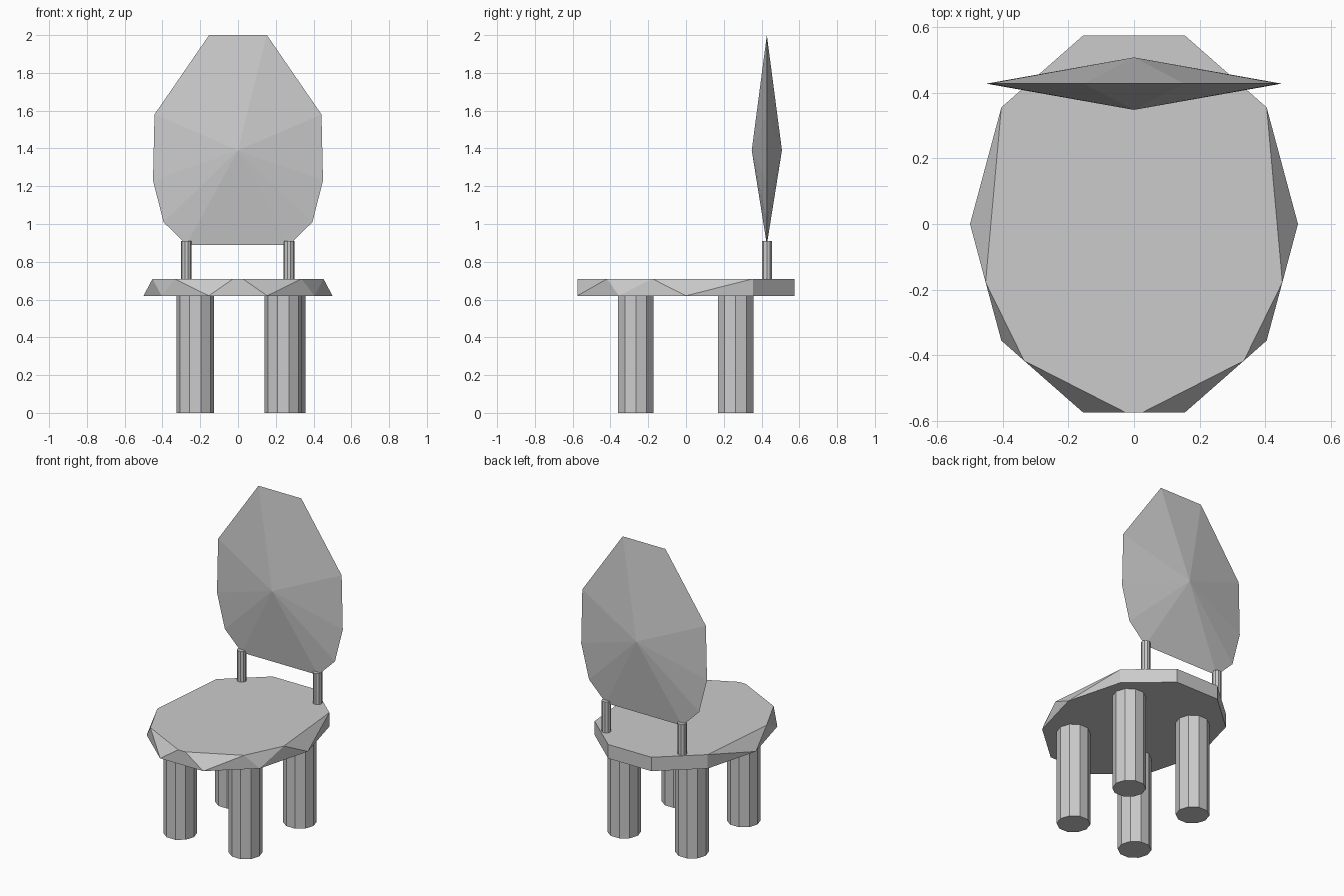
import bpy, bmesh, math

if "Cube" in bpy.data.objects:
    bpy.data.objects.remove(bpy.data.objects["Cube"])


def hull(name, points):
    """Convex solid around the given points, with flat faces merged."""
    bm = bmesh.new()
    for p in points:
        bm.verts.new(p)
    bmesh.ops.convex_hull(bm, input=bm.verts[:])
    bmesh.ops.dissolve_limit(bm, angle_limit=math.radians(1),
                             verts=bm.verts[:], edges=bm.edges[:])
    bmesh.ops.recalc_face_normals(bm, faces=bm.faces[:])
    me = bpy.data.meshes.new(name)
    bm.to_mesh(me)
    bm.free()
    ob = bpy.data.objects.new(name, me)
    bpy.context.collection.objects.link(ob)


def mirror(half):
    return [(s * a, b) for a, b in half for s in (1, -1)]


def post(name, x, y, z0, z1, r):
    """Ten-sided upright with a corner pointing along x."""
    bpy.ops.mesh.primitive_cylinder_add(
        vertices=10, radius=r, depth=z1 - z0, location=(x, y, (z0 + z1) / 2),
        rotation=(0, 0, math.pi / 2))
    bpy.context.object.name = name


# Seat: stretched decagon slab, upper corners cut away at front and sides
bottom = [(0.5 * math.cos(i * math.pi / 5), 0.605 * math.sin(i * math.pi / 5))
          for i in range(10)]
top = [p for p in bottom if p[1] > 0.1]
top += mirror([(0.4525, -0.178), (0.335, -0.417), (0.025, -0.575)])
hull("seat", [(x, y, 0.62) for x, y in bottom] + [(x, y, 0.71) for x, y in top])

# Backrest: egg-shaped outline rising to a point on both sides
outline = mirror([(0.153, 2.0), (0.442, 1.58), (0.45, 1.23),
                  (0.394, 1.01), (0.273, 0.89)])
hull("backrest", [(x, 0.428, z) for x, z in outline]
     + [(0, 0.428 + s * 0.08, 1.39) for s in (1, -1)])

# Legs
for name, x, y in (("front_left_leg", -0.227, -0.266),
                   ("front_right_leg", 0.24, -0.266),
                   ("back_left_leg", -0.227, 0.263),
                   ("back_right_leg", 0.258, 0.263)):
    post(name, x, y, 0, 0.62, 0.099)

# Backrest posts
for name, x in (("left_back_post", -0.273), ("right_back_post", 0.27)):
    post(name, x, 0.428, 0.71, 0.91, 0.028)
